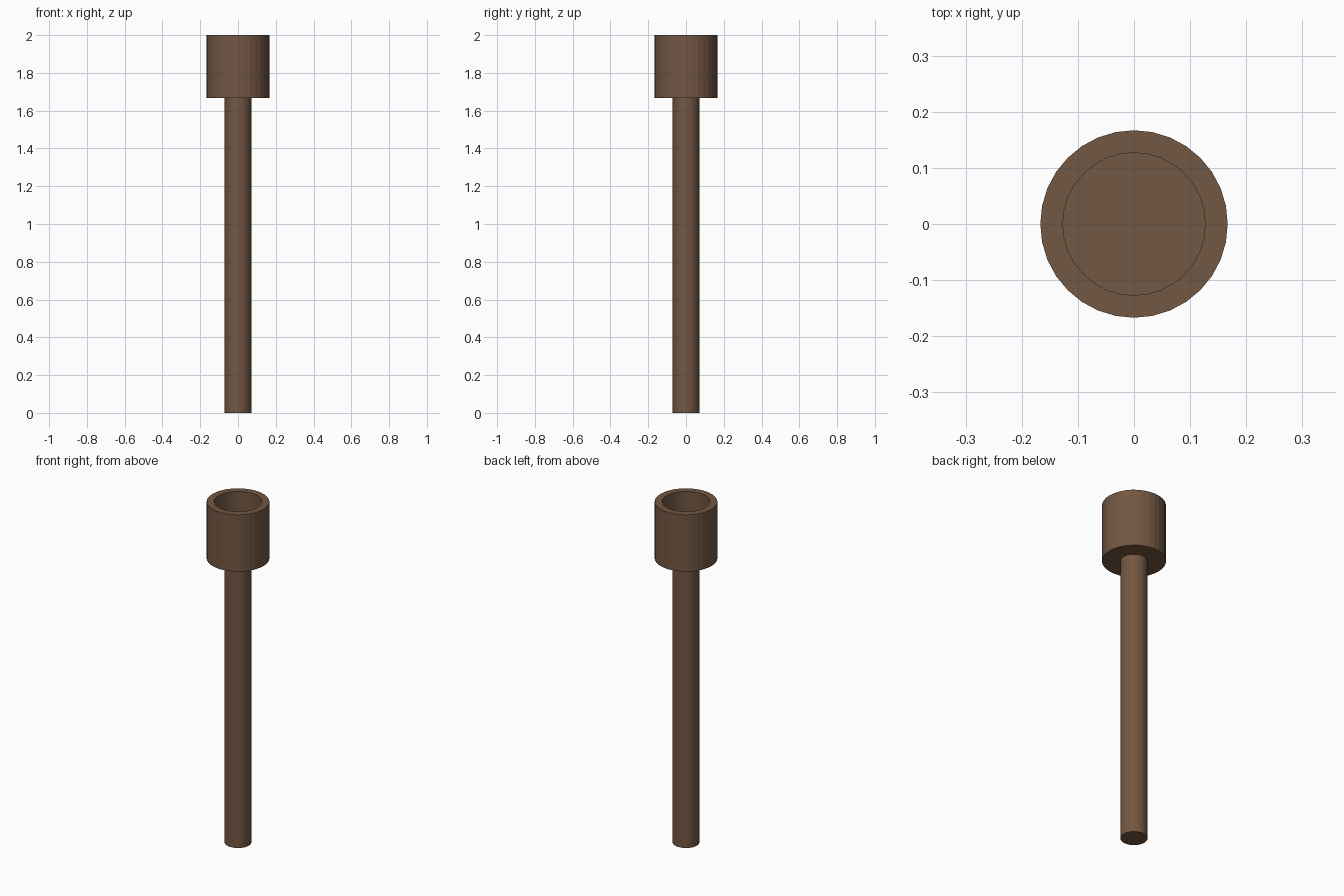
import bpy, bmesh
from math import cos, sin, tau

if "Cube" in bpy.data.objects:
    bpy.data.objects.remove(bpy.data.objects["Cube"])

SIDES = 32

# Profile (radius, height): shaft foot, shaft top, cup underside, rim, cavity floor
PROFILE = [(0.071, 0.0), (0.071, 1.667), (0.167, 1.667),
           (0.167, 2.0), (0.127, 2.0), (0.127, 1.71)]


def lathe(name, profile, mat):
    bm = bmesh.new()
    rings = [[bm.verts.new((r * cos(tau * i / SIDES), r * sin(tau * i / SIDES), z))
              for i in range(SIDES)] for r, z in profile]
    for a, b in zip(rings, rings[1:]):
        for i in range(SIDES):
            j = (i + 1) % SIDES
            bm.faces.new((a[i], a[j], b[j], b[i]))
    # Close the shaft foot and the cavity floor
    bm.faces.new(rings[0][::-1])
    bm.faces.new(rings[-1])
    bmesh.ops.recalc_face_normals(bm, faces=bm.faces)
    mesh = bpy.data.meshes.new(name)
    bm.to_mesh(mesh)
    bm.free()
    mesh.materials.append(mat)
    obj = bpy.data.objects.new(name, mesh)
    bpy.context.collection.objects.link(obj)
    return obj


wood = bpy.data.materials.new("brown_wood")
wood.diffuse_color = (0.17, 0.095, 0.055, 1)
wood.use_nodes = True
wood.node_tree.nodes["Principled BSDF"].inputs["Base Color"].default_value = wood.diffuse_color

# Slim handle with a hollow cup on top, flat-shaded
lathe("handle_with_cup", PROFILE, wood)
